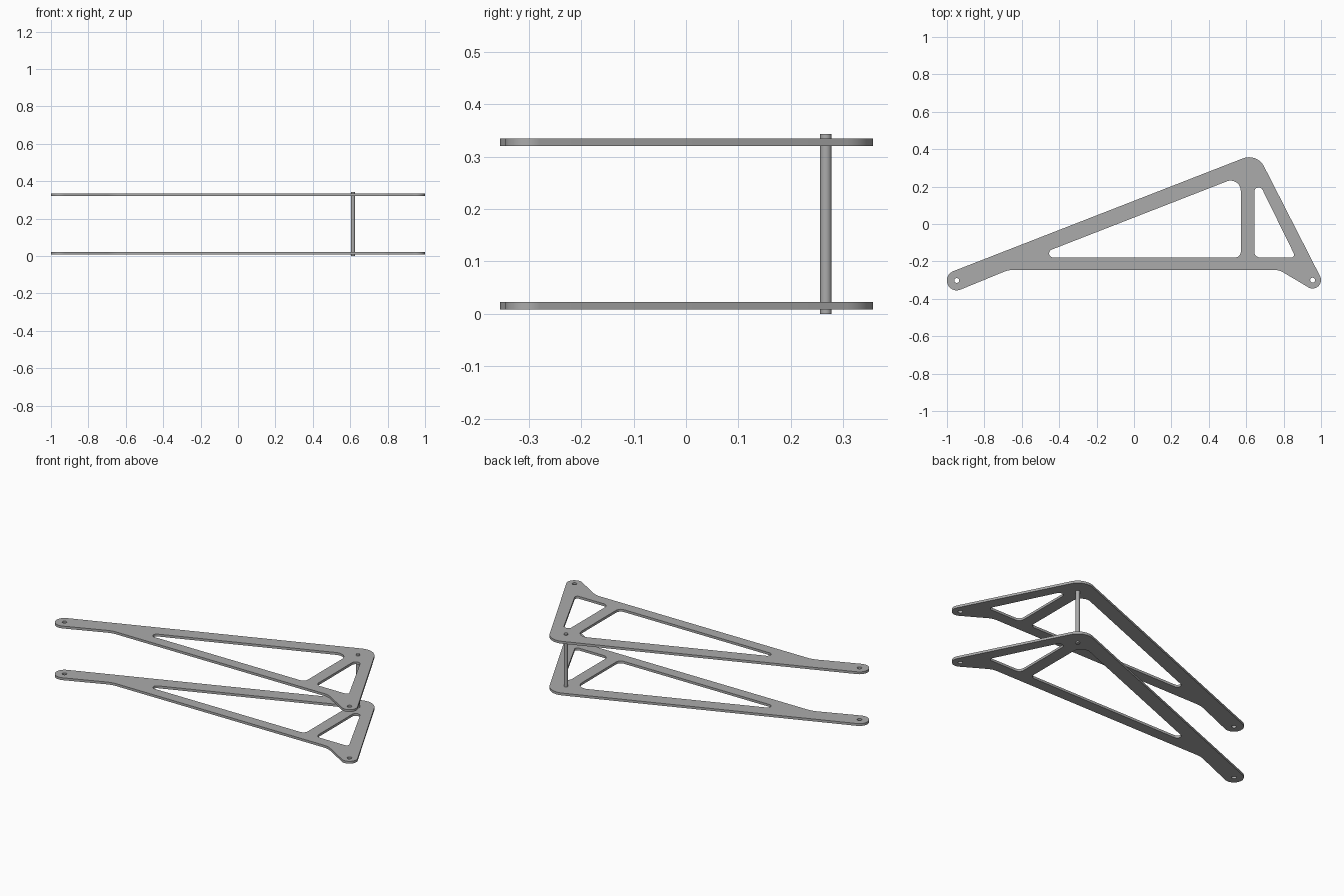
import bpy, bmesh
from math import radians, cos, sin, tan
from mathutils import Vector

cube = bpy.data.objects.get("Cube")
if cube:
    bpy.data.objects.remove(cube, do_unlink=True)

grey = bpy.data.materials.new("plain grey")
grey.use_nodes = True
grey.diffuse_color = (0.41, 0.41, 0.41, 1)
grey.node_tree.nodes["Principled BSDF"].inputs["Base Color"].default_value = grey.diffuse_color

PIVOT = (0.615, 0.267)
LEFT_EYE = (-0.948, -0.302)
RIGHT_EYE = (0.955, -0.30)
THICKNESS = 0.0143


def arc(centre, radius, start, end, steps=12):
    """Points along an arc, angles in degrees."""
    angles = [radians(start + (end - start) * i / steps) for i in range(steps + 1)]
    return [Vector((centre[0] + radius * cos(a), centre[1] + radius * sin(a))) for a in angles]


def fillet(before, corner, after, radius, steps=8):
    """Points rounding the corner between two straight edges."""
    c = Vector(corner)
    u = (Vector(before) - c).normalized()
    v = (Vector(after) - c).normalized()
    half = u.angle(v) / 2
    centre = c + (u + v).normalized() * (radius / sin(half))
    p = c + u * (radius / tan(half)) - centre
    q = c + v * (radius / tan(half)) - centre
    points = []
    for i in range(steps + 1):
        t = i / steps
        turn = p.angle(q)
        points.append(centre + (p * sin((1 - t) * turn) + q * sin(t * turn)) / sin(turn))
    return points


def rounded_window(corners):
    """Closed loop from (x, y, corner radius) triples."""
    loop = []
    for i, (x, y, r) in enumerate(corners):
        before, after = corners[i - 1], corners[(i + 1) % len(corners)]
        loop += fillet(before[:2], (x, y), after[:2], r)
    return loop


def finish(obj):
    obj.data.materials.append(grey)
    bpy.ops.object.select_all(action="DESELECT")
    obj.select_set(True)
    bpy.context.view_layer.objects.active = obj
    bpy.ops.object.shade_smooth_by_angle(angle=radians(30))


# Outer profile: rounded apex, two bolt eyes and two bends in the lower edge
apex = arc(PIVOT, 0.09, 27, 111.3)
left_end = arc(LEFT_EYE, 0.053, 111.3, 292)
right_end = arc(RIGHT_EYE, 0.045, 239, 387)
left_bend, right_bend = (-0.67, -0.245), (0.775, -0.245)
outline = (apex + left_end
           + fillet(left_end[-1], left_bend, right_bend, 0.15)
           + fillet(left_bend, right_bend, right_end[0], 0.1)
           + right_end)

# Openings: long and short triangular windows, and the bolt holes
long_window = rounded_window([(-0.548, -0.179, 0.0218), (0.571, -0.179, 0.03), (0.571, 0.257, 0.054)])
short_window = rounded_window([(0.643, -0.179, 0.032), (0.865, -0.179, 0.015), (0.643, 0.273, 0.0235)])
bolt_holes = [arc(eye, 0.013, 0, 345, 23) for eye in (LEFT_EYE, RIGHT_EYE)]


def make_plate(name, bottom):
    bm = bmesh.new()
    edges = []
    for loop in [outline, long_window, short_window] + bolt_holes:
        verts = [bm.verts.new((p.x, p.y, bottom)) for p in loop]
        edges += [bm.edges.new((verts[i - 1], verts[i])) for i in range(len(verts))]
    bmesh.ops.triangle_fill(bm, edges=edges, use_beauty=True, use_dissolve=False, normal=(0, 0, 1))
    result = bmesh.ops.extrude_face_region(bm, geom=bm.faces[:], use_keep_orig=True)
    top = [g for g in result["geom"] if isinstance(g, bmesh.types.BMVert)]
    bmesh.ops.translate(bm, verts=top, vec=(0, 0, THICKNESS))
    bmesh.ops.recalc_face_normals(bm, faces=bm.faces[:])
    mesh = bpy.data.meshes.new(name)
    bm.to_mesh(mesh)
    bm.free()
    obj = bpy.data.objects.new(name, mesh)
    bpy.context.collection.objects.link(obj)
    finish(obj)


make_plate("lower_plate", 0.0083)
make_plate("upper_plate", 0.3207)

# Rod joining the plates at the apex
bpy.ops.mesh.primitive_cylinder_add(vertices=32, radius=0.011, depth=0.343,
                                    location=(PIVOT[0], PIVOT[1], 0.1715))
rod = bpy.context.object
rod.name = "connecting_rod"
finish(rod)
